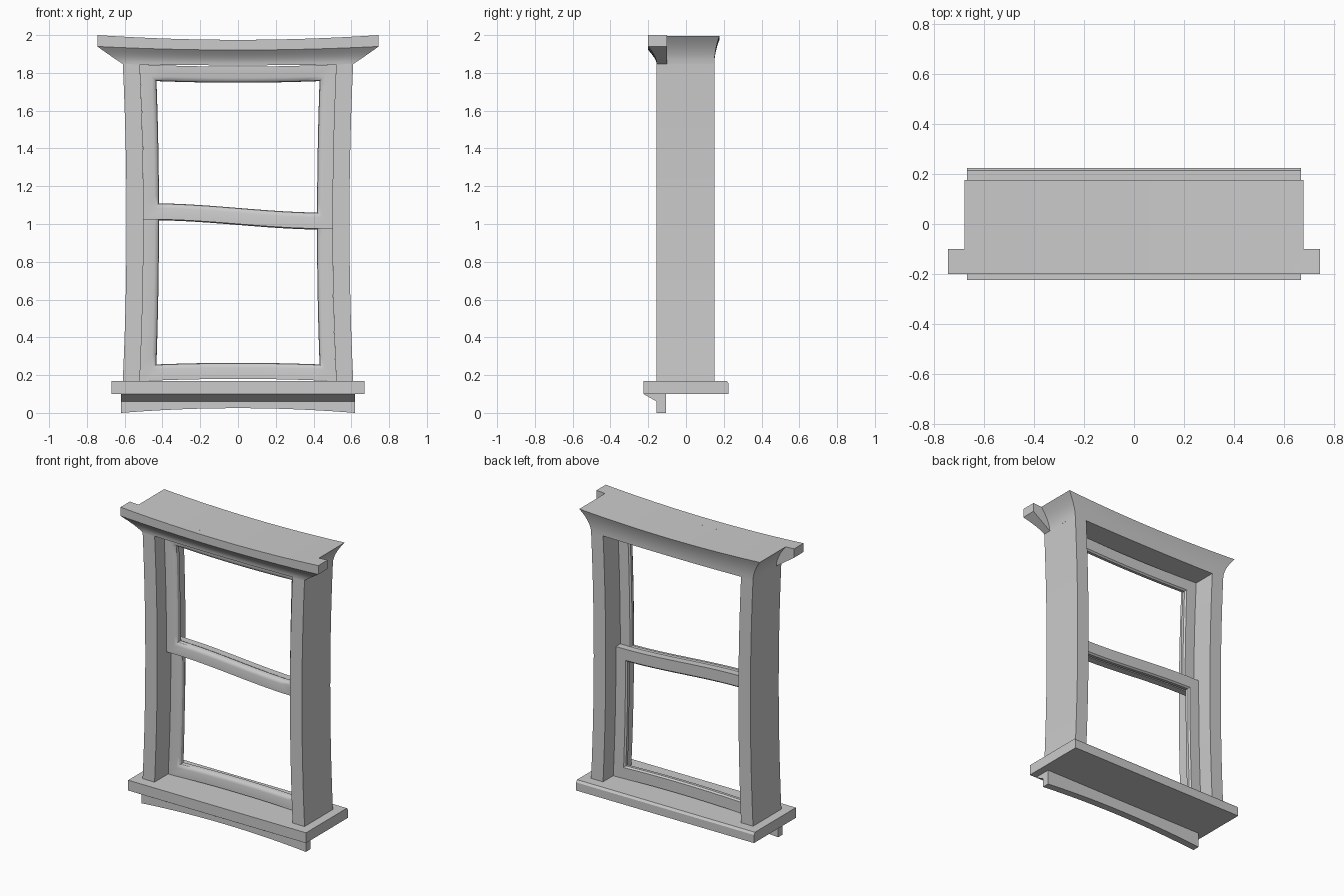
import bpy
import bmesh
import math

if "Cube" in bpy.data.objects:
    bpy.data.objects.remove(bpy.data.objects["Cube"])

grey = bpy.data.materials.new("plain grey")
grey.use_nodes = True
grey.diffuse_color = (0.6, 0.6, 0.6, 1)
grey.node_tree.nodes["Principled BSDF"].inputs["Base Color"].default_value = (0.6, 0.6, 0.6, 1)


def finish(name, bm):
    bmesh.ops.recalc_face_normals(bm, faces=bm.faces)
    mesh = bpy.data.meshes.new(name)
    bm.to_mesh(mesh)
    bm.free()
    mesh.materials.append(grey)
    obj = bpy.data.objects.new(name, mesh)
    bpy.context.collection.objects.link(obj)
    bpy.ops.object.select_all(action='DESELECT')
    obj.select_set(True)
    bpy.context.view_layer.objects.active = obj
    bpy.ops.object.shade_smooth_by_angle(angle=math.radians(30))
    return obj


def stacked(name, rows, columns=1, bend=lambda x, z: 0):
    """Solid from rows of (z, y front, y back, x left, x right), split along x."""
    bm = bmesh.new()
    rings = []
    for c in range(columns + 1):
        t = c / columns
        ring = []
        for side in (1, 2):
            for row in (rows if side == 1 else rows[::-1]):
                x = row[3] + (row[4] - row[3]) * t
                ring.append(bm.verts.new((x, row[side], row[0] + bend(x, row[0]))))
        rings.append(ring)
    n = len(rings[0])
    for a, b in zip(rings, rings[1:]):
        for i in range(n):
            j = (i + 1) % n
            bm.faces.new((a[i], a[j], b[j], b[i]))
    for ring in (rings[0], rings[-1]):
        for i in range(n // 2 - 1):
            bm.faces.new((ring[i], ring[i + 1], ring[n - 2 - i], ring[n - 1 - i]))
    return finish(name, bm)


def arc(x, half):
    return max(0, 1 - (x / half) ** 2)


def waist(z):
    return 0.02 * arc(z - 1.01, 0.84)


# Sill with an eased back edge
stacked("sill", [(0.10, -0.225, 0.225, -0.67, 0.67),
                 (0.155, -0.225, 0.225, -0.67, 0.67),
                 (0.17, -0.225, 0.215, -0.67, 0.67)])

# Apron under the sill, arched along its lower edge
stacked("apron", [(0, -0.155, -0.105, -0.62, 0.62),
                  (0.06, -0.155, -0.105, -0.62, 0.62),
                  (0.10, -0.225, -0.105, -0.62, 0.62)], 12,
        lambda x, z: 0.025 * arc(x, 0.62) if z < 0.05 else 0)

# Waisted jambs
for label, s in (("left", 1), ("right", -1)):
    rows = []
    for i in range(13):
        z = 0.17 + 1.68 * i / 12
        rows.append((z, -0.155, 0.15, s * (0.52 - waist(z)), s * (0.61 - waist(z))))
    stacked(label + "_jamb", rows)


def head_sag(x, z):
    return -(0.01 + 0.1 * (z - 1.85)) * arc(x, 0.745)


# Header flaring out to the sides and back
rows = []
for i in range(8):
    t = i / 7
    half = 0.61 + 0.07 * t ** 1.8
    rows.append((1.85 + 0.15 * t, -0.155, 0.15 + 0.027 * t ** 2, -half, half))
stacked("header", rows, 16, head_sag)

# Crown moulding with a coved underside
rows = []
for i in range(7):
    t = i / 6
    half = 0.61 + 0.135 * t
    front = -0.155 - 0.045 * (1 - math.cos(t * math.pi / 2))
    rows.append((1.85 + 0.09 * t, front, -0.1, -half, half))
rows.append((2.0, -0.2, -0.1, -0.745, 0.745))
stacked("crown", rows, 16, head_sag)


def sash_warp(x, z):
    """Bow the top and bottom rails and tilt the meeting rail."""
    if z > 1.5:
        dz = -0.012 * arc(x, 0.52)
    elif z < 0.5:
        dz = 0.012 * arc(x, 0.52)
    else:
        dz = -0.025 * math.sin(math.pi * max(-0.5, min(0.5, x)))
    return x * (1 - waist(z) / 0.52), z + dz


def sash(name, z0, z1, y0, y1, steps=12):
    """Mitred frame with a rounded moulding around the opening."""
    bm = bmesh.new()
    w = 0.52
    profile = [(0, y0), (0.06, y0), (0.073, y0 + 0.004), (0.082, y0 + 0.013),
               (0.085, y0 + 0.025), (0.085, y1 - 0.01), (0.075, y1), (0, y1)]
    corners = [(-1, 0), (1, 0), (1, 1), (-1, 1)]
    rings = []
    for k in range(4):
        (ax, az), (bx, bz) = corners[k], corners[(k + 1) % 4]
        for i in range(steps):
            t = i / steps
            u, v = ax + (bx - ax) * t, az + (bz - az) * t
            ring = []
            for d, y in profile:
                low, high = z0 + d, z1 - d
                x, z = u * (w - d), low + (high - low) * v
                # Stiles blend between the warps of their two end rails
                wx, _ = sash_warp(x, z)
                dlow = sash_warp(x, z0)[1] - z0
                dhigh = sash_warp(x, z1)[1] - z1
                ring.append(bm.verts.new((wx, y, z + dlow + (dhigh - dlow) * v)))
            rings.append(ring)
    n = len(profile)
    for r, a in enumerate(rings):
        b = rings[(r + 1) % len(rings)]
        for i in range(n):
            j = (i + 1) % n
            bm.faces.new((a[i], a[j], b[j], b[i]))
    return finish(name, bm)


# Upper sash sits in front of the lower one
sash("upper_sash", 1.0, 1.845, -0.055, -0.008)
sash("lower_sash", 0.168, 1.08, -0.008, 0.04)
